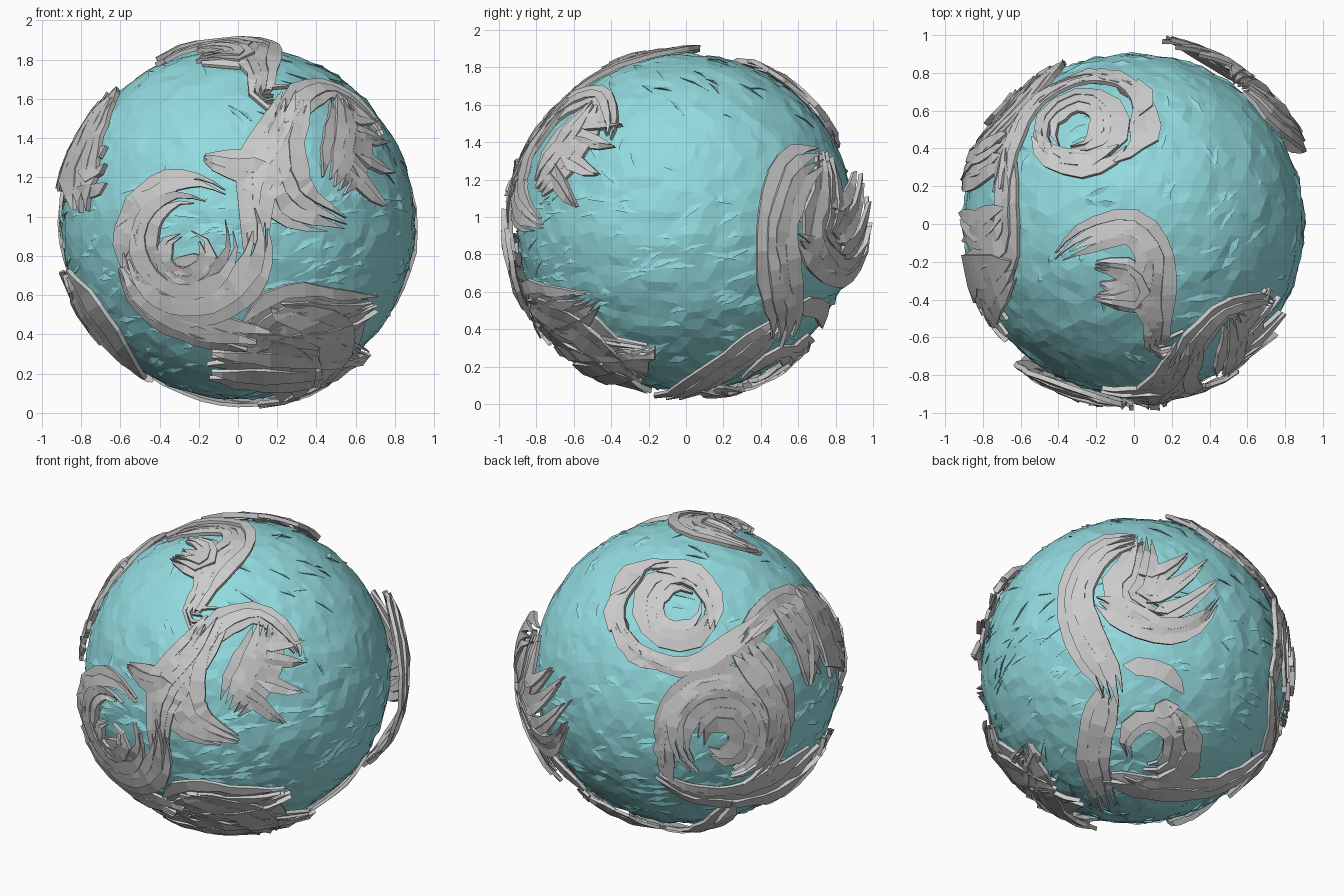
import bpy, bmesh, math, random
from mathutils import Vector, noise

if "Cube" in bpy.data.objects:
    bpy.data.objects.remove(bpy.data.objects["Cube"])

random.seed(4)
CENTRE = Vector((0, 0, 0.97))
R = 0.9


def plane(ox, oy, k, azimuth, elevation):
    """Drawing plane for cloud strokes: origin, scale, right and up axes."""
    a, e = math.radians(azimuth), math.radians(elevation)
    d = Vector((math.cos(e) * math.cos(a), math.cos(e) * math.sin(a), math.sin(e)))
    right = Vector((-math.sin(a), math.cos(a), 0))
    return ox, oy, k, right, d.cross(right)


PLANES = {
    "front": plane(238, 222, 196, -90, 0),
    "right": plane(686, 222, 187, 0, 0),
    "top": plane(1134, 225, 189, -90, 90),
    "front_right": plane(237, 673, 169, -53, 24),
    "back_left": plane(691, 672, 169, 127, 24),
    "back_right": plane(1131, 671, 169, 48, -30),
}


def project(plane, p, lift, extra=0.0):
    ox, oy, k, right, up = PLANES[plane]
    u, v = (p[0] - ox) / k / lift, (oy - p[1]) / k / lift
    m = math.hypot(u, v)
    if m > 0.985:
        u, v = u / m * 0.985, v / m * 0.985
    d = right * u + up * v + right.cross(up) * math.sqrt(1 - u * u - v * v)
    return CENTRE + d * (lift + extra)


def spline(pts, t):
    n = len(pts) - 1
    i = min(int(t * n), n - 1)
    f = t * n - i
    a, b, d, e = (Vector(pts[min(max(j, 0), n)]) for j in (i - 1, i, i + 1, i + 2))
    return 0.5 * (2 * b + (d - a) * f + (2 * a - 5 * b + 4 * d - e) * f * f
                  + (3 * b - a - 3 * d + e) * f ** 3)


def stroke(bm, plane, pts, lift):
    """A cloud stream (x, y, width), split into tapered overlapping strands."""
    length = sum(math.dist(a[:2], b[:2]) for a, b in zip(pts, pts[1:]))
    n = max(1, round(max(p[2] for p in pts) / 10))
    steps = max(3, int(length / 14))
    for j in range(n):
        t0, t1 = random.uniform(0, 0.08), random.uniform(0.88, 1.0)
        rise = random.uniform(-0.008, 0.01)
        tilt = random.uniform(-0.008, 0.008)
        rings = []
        for i in range(steps + 1):
            f = i / steps
            t = t0 + (t1 - t0) * f
            p = spline(pts, t)
            d = spline(pts, min(t + 0.02, 1)) - spline(pts, max(t - 0.02, 0))
            side = Vector((-d.y, d.x)).normalized()
            taper = min(1, 0.15 + 4.5 * f, 0.1 + 4 * (1 - f))
            off = ((j + 0.5) / n - 0.5) * p.z
            half = max(p.z, 3) / n * 0.66 * taper * random.uniform(0.78, 1.2)
            l = p.xy + side * (off - half)
            r = p.xy + side * (off + half)
            h = rise + random.uniform(-0.006, 0.006)
            rings.append([bm.verts.new(project(plane, a, lift, e)) for a, e in (
                (l, h - 0.014), (l, h + 0.01 + tilt), (r, h + 0.01 - tilt), (r, h - 0.014))])
        for a, b in zip(rings, rings[1:]):
            for k in range(4):
                bm.faces.new((a[k], a[(k + 1) % 4], b[(k + 1) % 4], b[k]))
        bm.faces.new(rings[0])
        bm.faces.new(rings[-1])


def arc(x, y, r0, r1, a0, a1, w):
    """Spiral arm as stroke points."""
    out = []
    for i in range(9):
        t = i / 8
        a = math.radians(a0 + (a1 - a0) * t)
        r = r0 + (r1 - r0) * t
        out.append((x + r * math.cos(a), y - r * math.sin(a),
                    w * min(1, 0.35 + 3 * t, 0.35 + 3 * (1 - t))))
    return out


def fringe(plane, x, y, r0, r1, a0, a1, n, turn):
    """Row of loose wisps that curl outward around a swirl."""
    return [(plane, arc(x, y, r0, r1 * random.uniform(0.94, 1.05), a, a + turn, 11))
            for a in (a0 + (a1 - a0) * i / (n - 1) for i in range(n))]


def finish(name, bm, color=None):
    bmesh.ops.recalc_face_normals(bm, faces=bm.faces)
    me = bpy.data.meshes.new(name)
    bm.to_mesh(me)
    bm.free()
    ob = bpy.data.objects.new(name, me)
    bpy.context.collection.objects.link(ob)
    if color:
        mat = bpy.data.materials.new(name)
        mat.diffuse_color = color
        mat.use_nodes = True
        mat.node_tree.nodes["Principled BSDF"].inputs["Base Color"].default_value = mat.diffuse_color
        me.materials.append(mat)


def clouds(name, lift, *strokes):
    bm = bmesh.new()
    for plane, pts in strokes:
        stroke(bm, plane, pts, lift)
    finish(name, bm)


# Faceted ocean globe
SEA = (0.29, 0.71, 0.74, 1)
bm = bmesh.new()
bmesh.ops.create_icosphere(bm, subdivisions=5, radius=R)
for v in bm.verts:
    d = v.co.normalized()
    shift = Vector([random.uniform(-1, 1) for _ in range(3)]) * 0.016
    v.co = (d + shift).normalized() * (R + 0.008 * noise.noise(d * 6) + random.uniform(-0.005, 0.005))
bmesh.ops.translate(bm, verts=bm.verts, vec=CENTRE)
finish("ocean_globe", bm, SEA)

# Long thin wave crests, denser on the lower half
bm = bmesh.new()
for _ in range(480):
    d = Vector([random.gauss(0, 1) for _ in range(3)]).normalized()
    if d.z > 0.2 and random.random() < 0.6:
        continue
    east = Vector((-d.y, d.x, 0)).normalized()
    north = d.cross(east)
    a = random.gauss(0.15, 0.25) if d.z < 0.2 else random.gauss(-0.8, 0.4)
    along, across = east * math.cos(a) + north * math.sin(a), north * math.cos(a) - east * math.sin(a)
    w = random.uniform(0.05, 0.13)
    base = d * (R - 0.004 - w * w * 0.3)
    v = [bm.verts.new(CENTRE + p) for p in (
        base - along * w, base + along * w, d * (R + 0.012) - across * 0.008, d * (R - 0.006) + across * 0.035)]
    for f in ((0, 1, 2), (0, 2, 3), (1, 3, 2), (0, 3, 1)):
        bm.faces.new([v[i] for i in f])
finish("wave_crests", bm, SEA)

# Front swirl
clouds("front_swirl", 0.975,
       ("front", arc(187, 240, 62, 60, 50, 285, 20)),
       ("front", arc(187, 240, 42, 46, 60, 390, 22)),
       ("front", arc(187, 240, 60, 76, 190, 390, 34)),
       ("front", arc(184, 254, 20, 24, 90, 440, 16)),
       ("front", [(165, 268, 14), (188, 268, 24), (212, 260, 12)]),
       ("front", [(120, 262, 8), (145, 300, 25), (195, 328, 30), (270, 342, 34)]),
       *fringe("front", 187, 240, 52, 68, 110, 200, 4, 60))

# Upper right swirl and the bridge to the front swirl
clouds("upper_right_swirl", 0.95,
       ("front", [(256, 262, 25), (256, 200, 34), (262, 165, 50), (285, 125, 46), (295, 90, 36)]),
       ("front", [(203, 157, 8), (235, 165, 28), (275, 165, 34)]),
       ("front_right", [(210, 620, 25), (183, 658, 36), (177, 700, 42), (192, 725, 38), (234, 742, 14)]),
       ("front_right", [(190, 648, 30), (220, 622, 26), (255, 614, 18), (285, 640, 16), (294, 660, 4)]),
       ("front_right", [(258, 622, 22), (254, 655, 46), (237, 688, 46), (220, 712, 26)]),
       *[("front_right", [(x, y, 18), ((x + u) / 2, (y + v) / 2 + 4, 13), (u, v, 3)])
         for x, y, u, v in ((250, 640, 300, 640), (252, 655, 302, 662),
                            (250, 675, 298, 692), (240, 690, 280, 724))])

# Lower front bank
clouds("lower_front_bank", 0.955,
       ("front", [(245, 340, 36), (290, 315, 60), (340, 312, 45), (380, 300, 14)]),
       ("front", [(208, 345, 26), (270, 348, 46), (330, 352, 40), (376, 358, 10)]),
       ("front", [(206, 370, 18), (260, 374, 26), (318, 372, 20), (370, 350, 8)]),
       ("right", [(530, 298, 20), (575, 322, 28), (612, 352, 20), (645, 378, 6)]),
       ("right", [(545, 335, 12), (590, 365, 16), (652, 392, 5)]))

# Top swirl
clouds("top_swirl", 0.93,
       ("top", [(1054, 262, 8), (1085, 240, 32), (1130, 228, 34), (1154, 255, 36), (1152, 290, 44),
                (1157, 325, 26), (1158, 350, 22), (1200, 335, 28)]),
       ("top", [(1094, 266, 10), (1128, 272, 25), (1138, 298, 36), (1094, 298, 8)]),
       ("top", [(1140, 285, 20), (1118, 290, 16), (1098, 284, 4)]))

# Back upper swirl
clouds("back_upper_swirl", 0.93,
       ("back_left", arc(670, 612, 52, 50, 75, 320, 14)),
       ("back_left", arc(678, 606, 26, 32, 40, 400, 28)),
       ("back_left", arc(672, 612, 44, 46, -25, 115, 18)),
       ("back_left", [(618, 620, 8), (640, 650, 14), (690, 666, 20), (735, 645, 28), (768, 620, 28)]),
       *fringe("back_left", 670, 612, 46, 60, 120, 200, 4, 50))

# Left swirl
clouds("left_swirl", 0.93,
       ("back_left", [(740, 645, 20), (768, 612, 26), (795, 602, 28), (822, 640, 34), (830, 682, 16)]),
       ("back_left", [(780, 605, 20), (808, 640, 26), (812, 688, 10)]),
       ("front", [(115, 95, 6), (95, 130, 18), (80, 175, 30), (82, 218, 14)]),
       *[("front", [(80, y, 14), (93, y + 4, 10), (108, y - 6, 3)]) for y in (150, 170, 188)])

# Back left swirl with its long tail
clouds("back_left_swirl", 0.935,
       ("back_left", arc(722, 735, 64, 56, 205, -70, 18)),
       ("back_left", arc(722, 735, 44, 40, 240, -80, 26)),
       ("back_left", arc(722, 738, 22, 18, 200, -150, 22)),
       ("back_left", [(742, 645, 36), (765, 670, 38), (782, 710, 28), (768, 765, 20)]),
       ("back_left", [(655, 772, 5), (690, 792, 14), (740, 796, 20), (790, 778, 32), (830, 738, 12)]),
       ("front", [(64, 270, 10), (90, 316, 26), (122, 360, 20), (148, 390, 6)]),
       *fringe("back_left", 720, 737, 52, 68, 120, 175, 4, 50))

# Back right swirl, floating highest
clouds("back_right_swirl", 0.995,
       ("back_right", [(1145, 540, 12), (1102, 552, 30), (1078, 592, 34), (1086, 635, 38), (1108, 675, 34), (1118, 708, 20)]),
       ("back_right", [(1145, 535, 20), (1140, 570, 42), (1128, 598, 46), (1165, 622, 28)]),
       ("back_right", [(1098, 600, 10), (1125, 614, 28), (1165, 632, 24), (1200, 625, 18), (1224, 595, 4)]),
       *[("back_right", [(x, y, 18), ((x + u) / 2, (y + v) / 2 + 6, 14), (u, v, 3)])
         for x, y, u, v in ((1140, 580, 1192, 555), (1145, 600, 1210, 562), (1155, 618, 1222, 580))])

# Underside swirl
clouds("underside_swirl", 0.94,
       ("back_right", [(1112, 685, 22), (1100, 720, 32), (1092, 760, 30), (1108, 812, 22)]),
       ("back_right", arc(1150, 745, 44, 40, 65, -150, 14)),
       ("back_right", arc(1150, 745, 25, 24, 220, -120, 18)),
       ("back_right", [(1124, 665, 10), (1165, 672, 13), (1187, 698, 8)]),
       ("back_right", [(1100, 775, 18), (1155, 788, 20), (1220, 785, 14), (1274, 745, 6)]),
       *fringe("back_right", 1150, 745, 28, 50, 85, 0, 4, -35))
